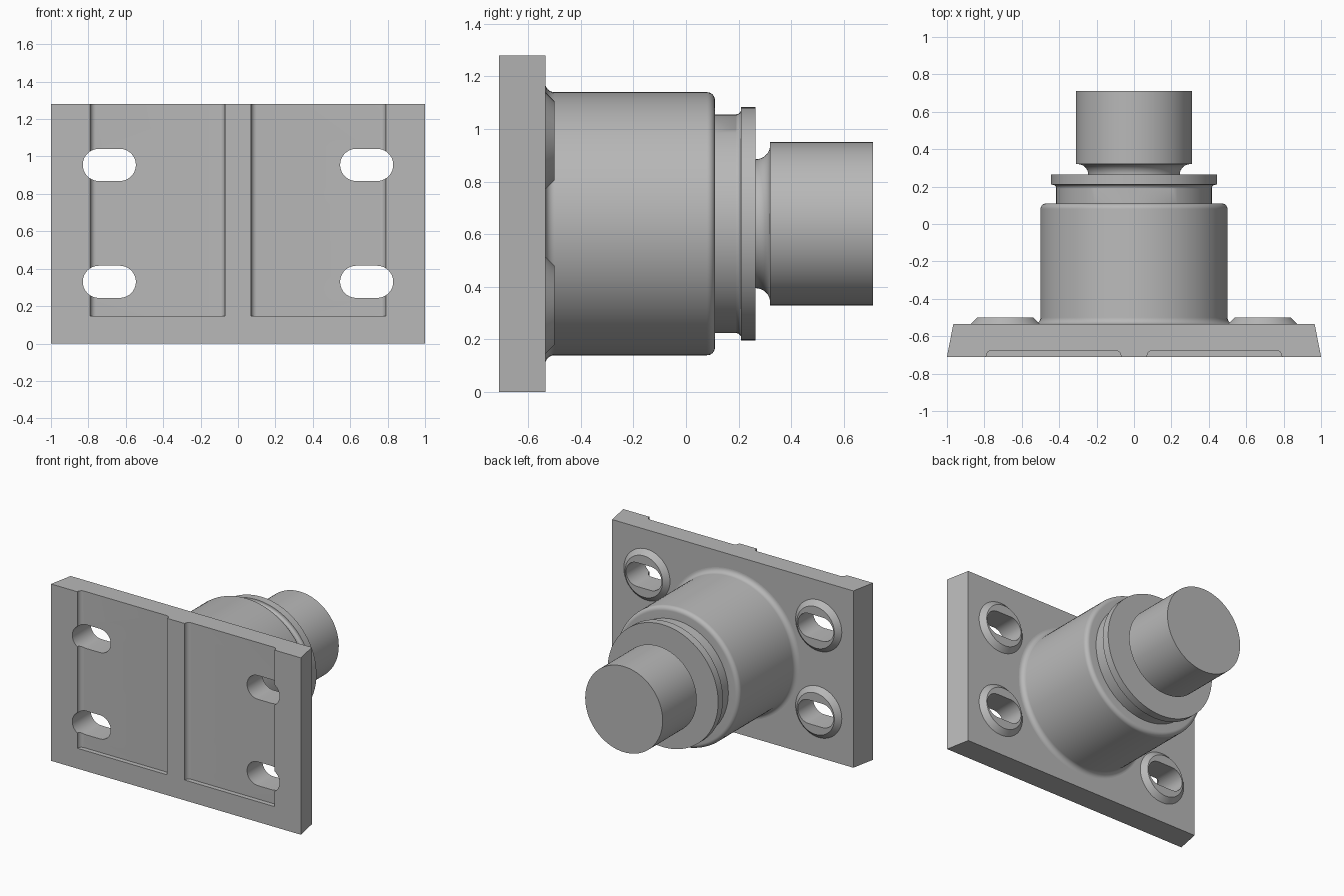
import bpy, bmesh
from math import sin, cos, pi, radians

if "Cube" in bpy.data.objects:
    bpy.data.objects.remove(bpy.data.objects["Cube"], do_unlink=True)

AXIS_Z = 0.64            # height of the turned parts' axis
HEIGHT = 1.28            # plate height
BACK, FACE = -0.535, -0.71
HOLES = [(sx * 0.688, z) for sx in (-1, 1) for z in (0.33, 0.955)]

metal = bpy.data.materials.new("plain grey metal")
metal.use_nodes = True
metal.diffuse_color = (0.48, 0.48, 0.48, 1)
metal.node_tree.nodes["Principled BSDF"].inputs["Base Color"].default_value = (0.48, 0.48, 0.48, 1)


def finish(name, bm):
    bmesh.ops.recalc_face_normals(bm, faces=bm.faces[:])
    mesh = bpy.data.meshes.new(name)
    bm.to_mesh(mesh)
    bm.free()
    mesh.materials.append(metal)
    obj = bpy.data.objects.new(name, mesh)
    bpy.context.scene.collection.objects.link(obj)
    return obj


def activate(obj):
    bpy.ops.object.select_all(action='DESELECT')
    obj.select_set(True)
    bpy.context.view_layer.objects.active = obj


def smooth(obj):
    activate(obj)
    bpy.ops.object.shade_smooth_by_angle(angle=radians(30))


def arc(cx, cy, r, start, end, steps=8):
    """Points on an arc, angles in degrees."""
    angles = [radians(start + (end - start) * i / steps) for i in range(steps + 1)]
    return [(cx + r * cos(a), cy + r * sin(a)) for a in angles]


def prism(name, loop, offset):
    """Extrude a closed loop of 3D points along an offset."""
    bm = bmesh.new()
    face = bm.faces.new([bm.verts.new(p) for p in loop])
    new = bmesh.ops.extrude_face_region(bm, geom=[face])["geom"]
    bmesh.ops.translate(bm, vec=offset, verts=[v for v in new if isinstance(v, bmesh.types.BMVert)])
    return finish(name, bm)


def lathe(name, profile, cx=0, cz=AXIS_Z, n=96):
    """Turn (y, radius) points about a line parallel to y, with capped ends."""
    bm = bmesh.new()
    rings = [[bm.verts.new((cx + r * cos(2 * pi * i / n), y, cz + r * sin(2 * pi * i / n)))
              for i in range(n)] for y, r in profile]
    for a, b in zip(rings, rings[1:]):
        for i in range(n):
            j = (i + 1) % n
            bm.faces.new((a[i], a[j], b[j], b[i]))
    bm.faces.new(rings[0])
    bm.faces.new(rings[-1])
    return finish(name, bm)


def cut(obj, cutter):
    activate(obj)
    mod = obj.modifiers.new("cut", 'BOOLEAN')
    mod.operation, mod.solver, mod.object = 'DIFFERENCE', 'EXACT', cutter
    bpy.ops.object.modifier_apply(modifier=mod.name)


def discard(obj):
    bpy.data.objects.remove(obj, do_unlink=True)


# Mounting plate with tapered sides
plate = prism("mounting_plate",
              [(x, y, 0) for x, y in ((-1, FACE), (1, FACE), (0.966, BACK), (-0.966, BACK))],
              (0, 0, HEIGHT))

# Two shallow front pockets, open at the top, with rounded floor edges
for side in (-1, 1):
    outline = [(0.07, FACE - 0.1), (0.79, FACE - 0.1)]
    outline += arc(0.76, -0.706, 0.03, 0, 90) + arc(0.1, -0.706, 0.03, 90, 180)
    pocket = prism("pocket_cutter", [(side * x, y, 0.147) for x, y in outline], (0, 0, HEIGHT))
    cut(plate, pocket)
    discard(pocket)

# Chamfered round bosses, with slots through boss and plate
for x, z in HOLES:
    side = "left" if x > 0 else "right"
    level = "upper" if z > AXIS_Z else "lower"
    boss = lathe(f"{side}_{level}_boss", [(BACK - 0.01, 0.185), (BACK, 0.185), (-0.5, 0.15)], x, z, 64)
    outline = arc(x + 0.056, z, 0.086, -90, 90, 20) + arc(x - 0.056, z, 0.086, 90, 270, 20)
    slot = prism("slot_cutter", [(u, -0.9, v) for u, v in outline], (0, 0.6, 0))
    cut(plate, slot)
    cut(boss, slot)
    discard(slot)
    smooth(boss)
smooth(plate)

# Main barrel: flared root and rounded outer edge
smooth(lathe("barrel", [(BACK - 0.01, 0.535)] + arc(-0.5, 0.535, 0.035, 180, 270)
             + arc(0.08, 0.47, 0.03, 90, 0) + [(0.11, 0.35)]))

# Collar with a filleted flange
smooth(lathe("collar", [(0.1, 0.416), (0.19, 0.416)] + arc(0.19, 0.436, 0.02, -90, 0)
             + [(0.21, 0.443), (0.265, 0.443)]))

# Shaft with a concave neck
smooth(lathe("shaft", [(0.25, 0.245)] + arc(0.265, 0.3, 0.055, -90, 0)
             + [(0.32, 0.31), (0.71, 0.31)]))
